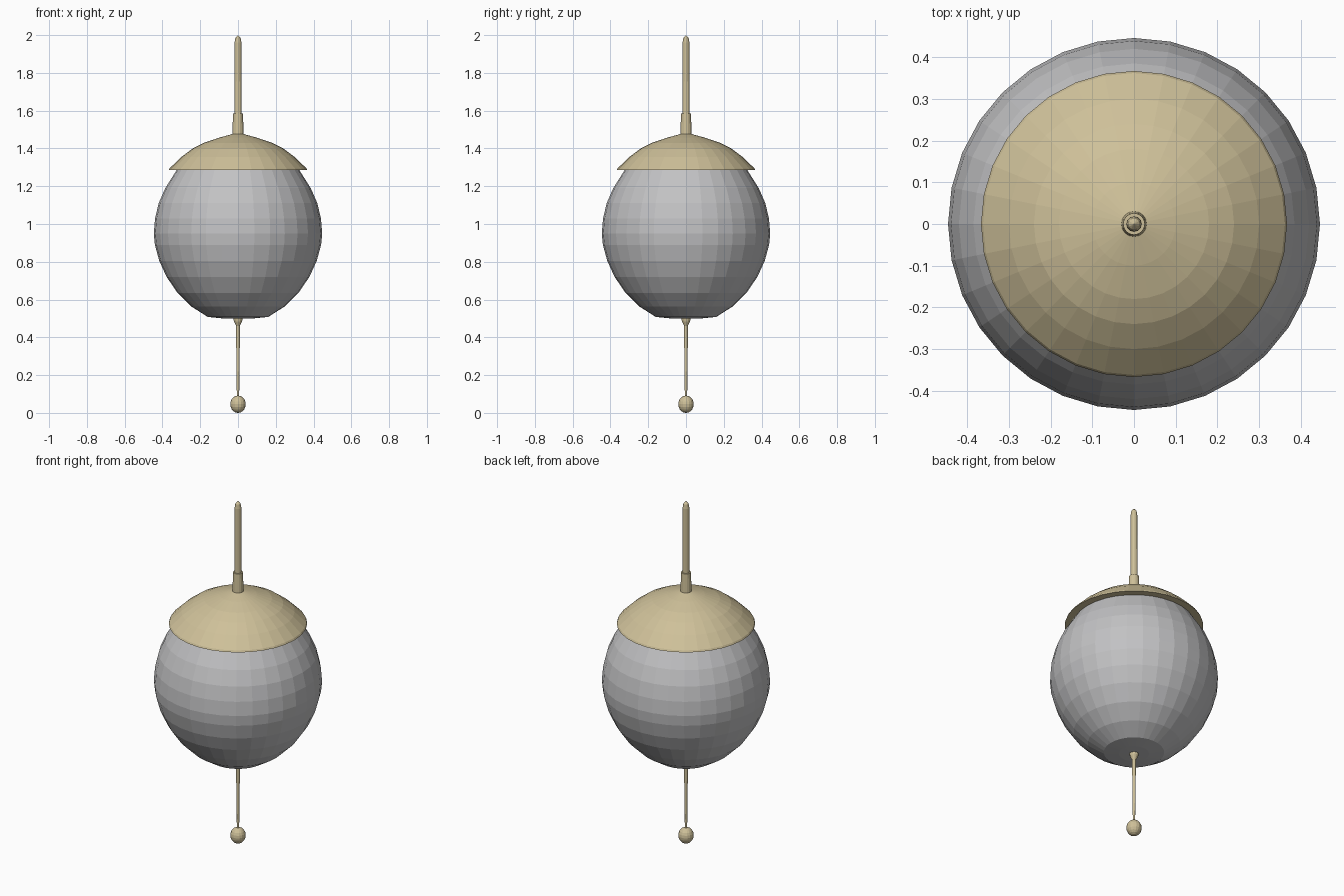
import bpy, bmesh, math

if "Cube" in bpy.data.objects:
    bpy.data.objects.remove(bpy.data.objects["Cube"])


def material(name, rgb):
    m = bpy.data.materials.new(name)
    m.diffuse_color = (*rgb, 1)
    m.use_nodes = True
    m.node_tree.nodes["Principled BSDF"].inputs["Base Color"].default_value = m.diffuse_color
    return m


GREY = material("pale_grey_glass", (0.54, 0.54, 0.55))
BRASS = material("light_brass", (0.62, 0.53, 0.32))


def lathe(name, profile, mat, sides=32, smooth=False):
    """Revolve (radius, z) points, listed bottom to top, around z."""
    bm = bmesh.new()
    rings = []
    for r, z in profile:
        if r == 0:
            rings.append([bm.verts.new((0, 0, z))])
        else:
            rings.append([bm.verts.new((r * math.cos(2 * math.pi * i / sides),
                                        r * math.sin(2 * math.pi * i / sides), z))
                          for i in range(sides)])
    for a, b in zip(rings, rings[1:]):
        for i in range(sides):
            j = (i + 1) % sides
            loop = [a[i % len(a)], a[j % len(a)], b[j % len(b)], b[i % len(b)]]
            bm.faces.new(list(dict.fromkeys(loop)))
    bmesh.ops.recalc_face_normals(bm, faces=bm.faces)
    for f in bm.faces:
        f.smooth = smooth
    me = bpy.data.meshes.new(name)
    bm.to_mesh(me)
    bm.free()
    me.materials.append(mat)
    ob = bpy.data.objects.new(name, me)
    bpy.context.collection.objects.link(ob)
    return ob


# Faceted globe with a flattened base, its top tucked under the cap
lathe("globe", [(0, 0.498), (0.08, 0.50), (0.16, 0.508), (0.245, 0.562), (0.32, 0.635),
                (0.378, 0.72), (0.417, 0.805), (0.44, 0.89), (0.446, 0.95),
                (0.439, 1.03), (0.42, 1.11), (0.385, 1.19), (0.325, 1.285),
                (0.26, 1.34), (0.14, 1.40), (0, 1.42)], GREY)

# Shallow domed cap
lathe("cap", [(0.315, 1.287), (0.367, 1.285), (0.362, 1.295), (0.30, 1.355),
              (0.24, 1.40), (0.18, 1.43), (0.10, 1.457), (0.03, 1.476),
              (0, 1.478)], BRASS)

# Collar and hanging rod
lathe("collar", [(0, 1.46), (0.031, 1.46), (0.026, 1.585), (0, 1.585)], BRASS, 16)
lathe("rod", [(0, 1.57), (0.019, 1.57), (0.018, 1.96), (0.014, 1.985), (0, 2.0)], BRASS, 12)

# Pull cord with flared top, and ball end
lathe("pull_cord", [(0, 0.07), (0.006, 0.07), (0.009, 0.30), (0.010, 0.46),
                    (0.022, 0.485), (0.025, 0.502), (0, 0.502)], BRASS, 12)
ball = [(0.041 * math.sin(math.pi * k / 10) if 0 < k < 10 else 0,
         0.041 - 0.041 * math.cos(math.pi * k / 10) + 0.01) for k in range(11)]
lathe("pull_ball", [(r, (z - 0.01) * 1.12) for r, z in ball], BRASS, 16)
